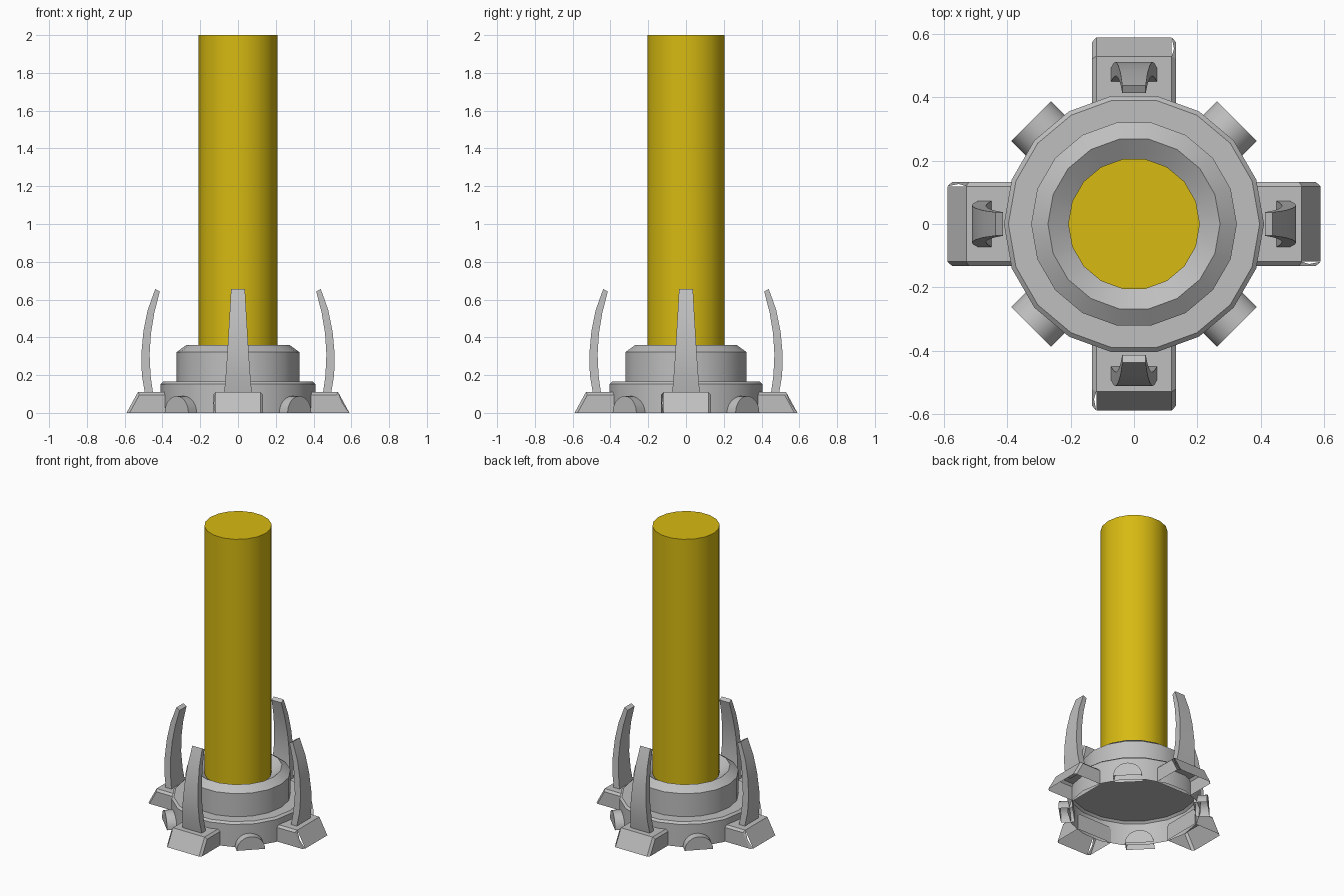
import bpy, bmesh, math
from mathutils import Matrix, Vector

cube = bpy.data.objects.get("Cube")
if cube:
    bpy.data.objects.remove(cube, do_unlink=True)

SIDES = 18


def material(name, colour):
    m = bpy.data.materials.new(name)
    m.use_nodes = True
    m.diffuse_color = colour
    m.node_tree.nodes["Principled BSDF"].inputs["Base Color"].default_value = colour
    return m


grey = material("light grey metal", (0.52, 0.52, 0.52, 1))
yellow = material("golden yellow", (0.68, 0.49, 0.006, 1))


def finish(name, bm, mat, turn=0.0):
    """Turn the mesh about z and make it an object with sharp edges kept."""
    bmesh.ops.recalc_face_normals(bm, faces=bm.faces)
    bm.transform(Matrix.Rotation(turn, 4, "Z"))
    mesh = bpy.data.meshes.new(name)
    bm.to_mesh(mesh)
    bm.free()
    mesh.materials.append(mat)
    ob = bpy.data.objects.new(name, mesh)
    bpy.context.collection.objects.link(ob)
    bpy.ops.object.select_all(action="DESELECT")
    ob.select_set(True)
    bpy.context.view_layer.objects.active = ob
    bpy.ops.object.shade_smooth_by_angle(angle=math.radians(30))
    return ob


def lathe(name, profile, mat, cap_start=False, cap_end=False):
    """Rings of (radius, height) joined into a round part."""
    bm = bmesh.new()
    rings = []
    for r, z in profile:
        angles = [math.tau * i / SIDES for i in range(SIDES)]
        rings.append([bm.verts.new((r * math.cos(a), r * math.sin(a), z)) for a in angles])
    for low, high in zip(rings, rings[1:]):
        for i in range(SIDES):
            j = (i + 1) % SIDES
            bm.faces.new((low[i], low[j], high[j], high[i]))
    if cap_start:
        bm.faces.new(rings[0])
    if cap_end:
        bm.faces.new(rings[-1])
    return finish(name, bm, mat)


def foot(name, turn):
    """Wedge block with chamfered sides and an open underside."""
    bm = bmesh.new()
    outline = [(0.38, 0), (0.59, 0), (0.53, 0.11), (0.38, 0.11)]
    left, right = [[bm.verts.new((x, y, z)) for x, z in outline] for y in (-0.133, 0.133)]
    bm.faces.new(left)
    bm.faces.new(right)
    for i in (1, 2, 3):
        j = (i + 1) % 4
        bm.faces.new((left[i], left[j], right[j], right[i]))
    edges = [bm.edges.get((s[i], s[i + 1])) for s in (left, right) for i in (1, 2)]
    bmesh.ops.bevel(bm, geom=edges, offset=0.014, segments=1, affect="EDGES")
    finish(name, bm, grey, turn)


def claw(name, turn):
    """Curved blade that narrows towards its tip."""
    bm = bmesh.new()
    # inner point, outer point and half width of each section
    sections = [((0.45, 0.105), (0.493, 0.105), 0.073),
                ((0.463, 0.2), (0.509, 0.2), 0.065),
                ((0.468, 0.31), (0.512, 0.31), 0.057),
                ((0.461, 0.42), (0.501, 0.43), 0.05),
                ((0.443, 0.53), (0.478, 0.545), 0.043),
                ((0.414, 0.642), (0.438, 0.656), 0.037)]
    rings = []
    for (xi, zi), (xo, zo), w in sections:
        corners = [(xi, -w, zi), (xo, -w, zo), (xo, w, zo), (xi, w, zi)]
        rings.append([bm.verts.new(c) for c in corners])
    for low, high in zip(rings, rings[1:]):
        for i in range(4):
            j = (i + 1) % 4
            bm.faces.new((low[i], low[j], high[j], high[i]))
    bm.faces.new(rings[0])
    bm.faces.new(rings[-1])
    finish(name, bm, grey, turn)


def side_stud(name, turn):
    """Half-round stud lying across the base wall, open underneath."""
    bm = bmesh.new()
    arc = [math.pi * i / 12 for i in range(13)]
    inner, outer = [[bm.verts.new((x, 0.089 * math.cos(a), 0.089 * math.sin(a))) for a in arc]
                    for x in (0.375, 0.46)]
    for i in range(12):
        bm.faces.new((inner[i], inner[i + 1], outer[i + 1], outer[i]))
    bm.faces.new(inner)
    bm.faces.new(outer)
    finish(name, bm, grey, turn)


# Hollow lower tier, closed inside by its deck
lathe("base_ring", [(0.411, 0), (0.411, 0.152), (0.397, 0.165)], grey, cap_end=True)

# Upper tier with a bevelled lip and a sunken mouth
lathe("emitter_collar", [(0.325, 0.165), (0.325, 0.322), (0.272, 0.36), (0.2, 0.31)], grey)

# Tall column
lathe("beam", [(0.208, 0.17), (0.208, 2)], yellow, cap_start=True, cap_end=True)

# Four feet with claws, and four studs between them
for k, side in enumerate(("left", "back", "right", "front")):
    foot(side + "_foot", k * math.pi / 2)
    claw(side + "_claw", k * math.pi / 2)
for k, corner in enumerate(("back_left", "back_right", "front_right", "front_left")):
    side_stud(corner + "_stud", math.pi / 4 + k * math.pi / 2)
